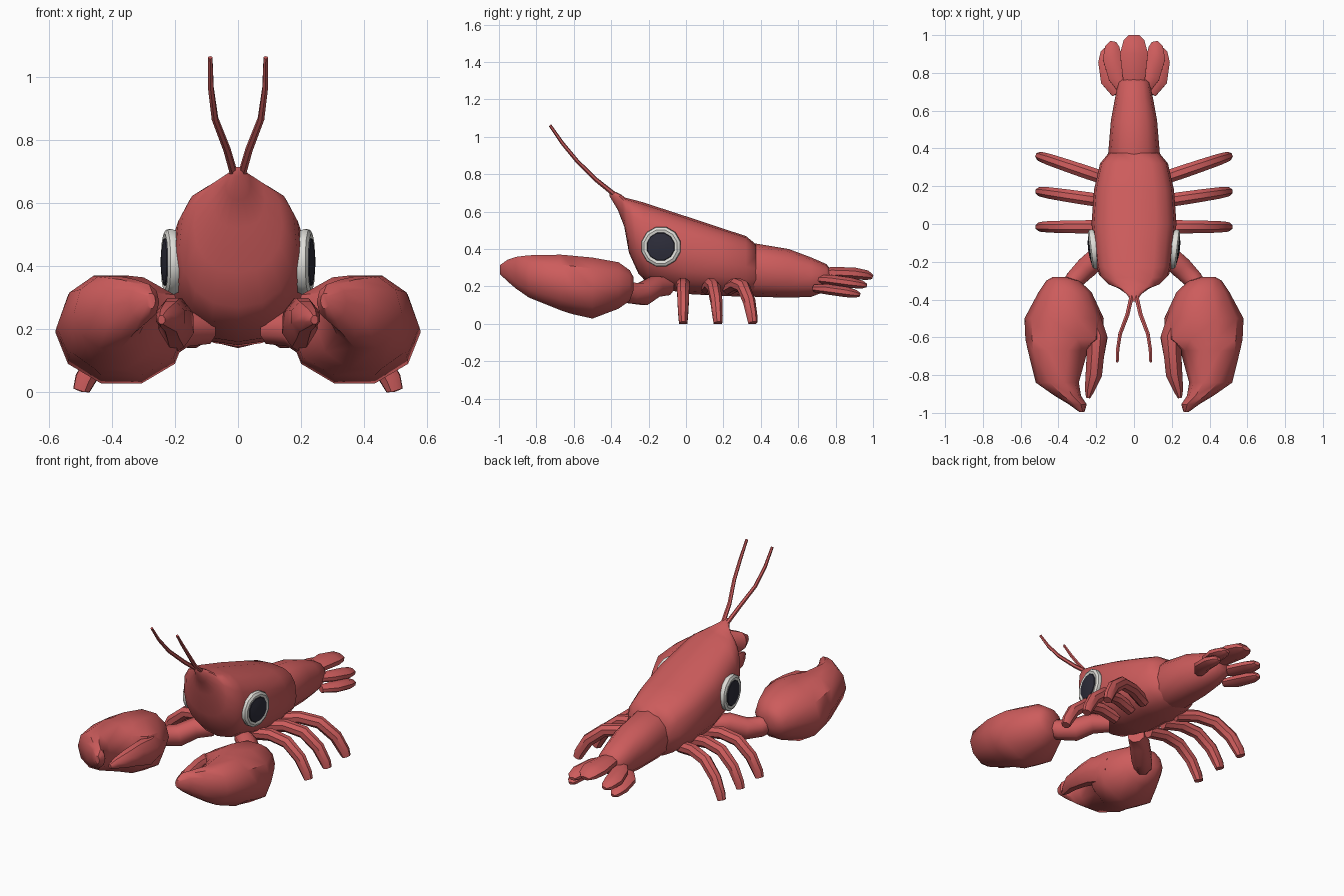
import bpy, bmesh, math
from mathutils import Vector


def material(name, rgb):
    m = bpy.data.materials.new(name)
    m.diffuse_color = (*rgb, 1)
    return m


RED = material("shell red", (0.61, 0.107, 0.107))
WHITE = material("eye white", (0.74, 0.73, 0.69))
DARK = material("pupil dark", (0.026, 0.026, 0.042))


def loft(name, rings, angle=40, mats=(RED,), rule=None):
    """Skin a list of equal point rings, cap both ends."""
    bm = bmesh.new()
    loops = [[bm.verts.new(p) for p in r] for r in rings]
    n = len(loops[0])
    for k, (a, b) in enumerate(zip(loops, loops[1:])):
        for i in range(n):
            f = bm.faces.new((a[i], a[(i + 1) % n], b[(i + 1) % n], b[i]))
            f.material_index = rule(k) if rule else 0
    bm.faces.new(loops[0])
    f = bm.faces.new(loops[-1])
    f.material_index = rule(len(loops)) if rule else 0
    bmesh.ops.recalc_face_normals(bm, faces=bm.faces)
    me = bpy.data.meshes.new(name)
    bm.to_mesh(me)
    bm.free()
    ob = bpy.data.objects.new(name, me)
    for m in mats:
        me.materials.append(m)
    bpy.context.collection.objects.link(ob)
    bpy.ops.object.select_all(action='DESELECT')
    ob.select_set(True)
    bpy.context.view_layer.objects.active = ob
    bpy.ops.object.shade_smooth_by_angle(angle=math.radians(angle))
    return ob


def section(y, x0, x1, z0, z1, n=12, top=2.0, low=2.0, lean=0.0):
    """Rounded cross-section facing y; lean moves the underside back."""
    pts = []
    for i in range(n):
        a = 2 * math.pi * i / n
        c, s = math.cos(a), math.sin(a)
        e = 2 / (top if s > 0 else low)
        u = math.copysign(abs(c) ** e, c)
        v = math.copysign(abs(s) ** e, s)
        pts.append(((x0 + x1) / 2 + u * (x1 - x0) / 2,
                    y + lean * (1 - v) / 2,
                    (z0 + z1) / 2 + v * (z1 - z0) / 2))
    return pts


def tube(path, n=8, floor=None):
    """Rings along a path of (x, y, z, side radius, up radius)."""
    P = [Vector(p[:3]) for p in path]
    rings = []
    for k, p in enumerate(path):
        t = (P[min(k + 1, len(P) - 1)] - P[max(k - 1, 0)]).normalized()
        side = t.cross(Vector((0, 0, 1))).normalized()
        up = side.cross(t)
        ring = []
        for i in range(n):
            a = 2 * math.pi * (i + 0.5) / n
            q = P[k] + side * math.cos(a) * p[3] + up * math.sin(a) * p[4]
            if floor is not None:
                q.z = max(q.z, floor)
            ring.append(q)
        rings.append(ring)
    return rings


def both_sides(name, rings, **kw):
    for label, s in (("left", 1), ("right", -1)):
        loft(f"{label}_{name}", [[(s * p[0], p[1], p[2]) for p in r] for r in rings], **kw)


# Carapace with pointed beak: y, half width, bottom, top, lean
body = [(-0.41, 0.014, 0.685, 0.715, 0), (-0.375, 0.04, 0.61, 0.705, 0.01),
        (-0.345, 0.085, 0.52, 0.69, 0.015), (-0.325, 0.14, 0.38, 0.675, 0.02),
        (-0.285, 0.185, 0.27, 0.665, 0.03), (-0.23, 0.2, 0.21, 0.65, 0.03),
        (0.0, 0.225, 0.16, 0.575, 0), (0.18, 0.212, 0.15, 0.515, 0),
        (0.32, 0.18, 0.145, 0.47, 0), (0.375, 0.135, 0.16, 0.425, 0)]
loft("carapace", [section(y, -w, w, a, b, 16, 2.9, 2.2, l) for y, w, a, b, l in body], 50)

# Tail
tail = [(0.3, 0.12, 0.16, 0.42), (0.37, 0.137, 0.145, 0.43), (0.55, 0.122, 0.14, 0.4),
        (0.67, 0.1, 0.145, 0.355), (0.75, 0.083, 0.175, 0.32), (0.775, 0.05, 0.21, 0.29)]
loft("tail", [section(y, -w, w, a, b, 12, 2.3, 2.2) for y, w, a, b in tail], 50)

# Tail fan lobes
loft("middle_fan_lobe", tube([
    (0, 0.71, 0.27, 0.05, 0.025), (0, 0.78, 0.275, 0.065, 0.032), (0, 0.9, 0.27, 0.08, 0.034),
    (0, 0.97, 0.26, 0.06, 0.028), (0, 0.998, 0.25, 0.03, 0.012)]))
both_sides("inner_fan_lobe", tube([
    (0.05, 0.7, 0.24, 0.03, 0.022), (0.09, 0.78, 0.235, 0.05, 0.03), (0.115, 0.88, 0.22, 0.055, 0.03),
    (0.115, 0.94, 0.21, 0.04, 0.024), (0.11, 0.965, 0.205, 0.018, 0.01)]))
both_sides("outer_fan_lobe", tube([
    (0.09, 0.69, 0.19, 0.03, 0.022), (0.13, 0.76, 0.185, 0.05, 0.03), (0.147, 0.86, 0.17, 0.046, 0.03),
    (0.147, 0.91, 0.16, 0.032, 0.022), (0.145, 0.93, 0.155, 0.014, 0.01)]))

# Three pairs of walking legs, each fanned a little further back
for num, root, tip in ((1, -0.015, -0.015), (2, 0.12, 0.17), (3, 0.24, 0.355)):
    def at(x):
        return root + (tip - root) * (x - 0.15) / 0.34
    both_sides(f"walking_leg_{num}", tube(
        [(x, at(x), z, r, h) for x, z, r, h in (
            (0.12, 0.19, 0.036, 0.036), (0.24, 0.212, 0.038, 0.036), (0.35, 0.195, 0.036, 0.038),
            (0.44, 0.12, 0.033, 0.038), (0.485, 0.04, 0.028, 0.034), (0.497, 0.004, 0.024, 0.028))],
        floor=0.0))

# Claw arms
both_sides("claw_arm", tube([
    (0.1, -0.1, 0.2, 0.05, 0.05), (0.18, -0.165, 0.2, 0.06, 0.06), (0.25, -0.23, 0.16, 0.062, 0.065),
    (0.31, -0.29, 0.165, 0.055, 0.06), (0.36, -0.36, 0.19, 0.05, 0.05)]), angle=50)

# Claw palm and large finger: y, x range, z range
claw = [(-0.28, 0.36, 0.43, 0.18, 0.25), (-0.3, 0.29, 0.465, 0.12, 0.29),
        (-0.36, 0.225, 0.505, 0.075, 0.335), (-0.5, 0.16, 0.58, 0.02, 0.362),
        (-0.61, 0.165, 0.575, 0.045, 0.372), (-0.67, 0.245, 0.562, 0.065, 0.377),
        (-0.84, 0.292, 0.52, 0.135, 0.372), (-0.91, 0.28, 0.42, 0.185, 0.362),
        (-0.955, 0.25, 0.345, 0.225, 0.345), (-0.995, 0.262, 0.29, 0.265, 0.315)]
both_sides("claw", [section(y, a, b, c, d, 10, 2.2, 2.0) for y, a, b, c, d in claw])

# Small claw finger
both_sides("claw_thumb", tube([
    (0.25, -0.5, 0.2, 0.08, 0.09), (0.197, -0.61, 0.22, 0.062, 0.085), (0.205, -0.7, 0.235, 0.05, 0.07),
    (0.213, -0.8, 0.24, 0.047, 0.052), (0.235, -0.88, 0.235, 0.028, 0.03),
    (0.243, -0.92, 0.23, 0.012, 0.015)]))

# Antennae
both_sides("antenna", tube([
    (0.012, -0.38, 0.69, 0.013, 0.013), (0.035, -0.48, 0.77, 0.012, 0.012),
    (0.073, -0.58, 0.868, 0.011, 0.011), (0.086, -0.66, 0.965, 0.01, 0.01),
    (0.088, -0.727, 1.062, 0.008, 0.008)], 6))

# Eyes: lathed white rim around a dark domed pupil, turned slightly forward
eye = [(0.095, -0.03), (0.109, 0.0), (0.106, 0.013), (0.092, 0.021), (0.077, 0.018),
       (0.074, 0.022), (0.04, 0.028), (0.012, 0.03)]
tilt = math.radians(-7)
normal = Vector((math.cos(tilt), math.sin(tilt), 0))
across = Vector((-math.sin(tilt), math.cos(tilt), 0))
eye_rings = []
for r, h in eye:
    ring = []
    for i in range(12):
        a = math.pi * (2 * i + 1) / 12
        ring.append(Vector((0.213, -0.133, 0.413)) + normal * h
                    + across * r * math.cos(a) + Vector((0, 0, r * math.sin(a))))
    eye_rings.append(ring)
both_sides("eye", eye_rings, mats=(WHITE, DARK), rule=lambda k: 1 if k >= 4 else 0)
